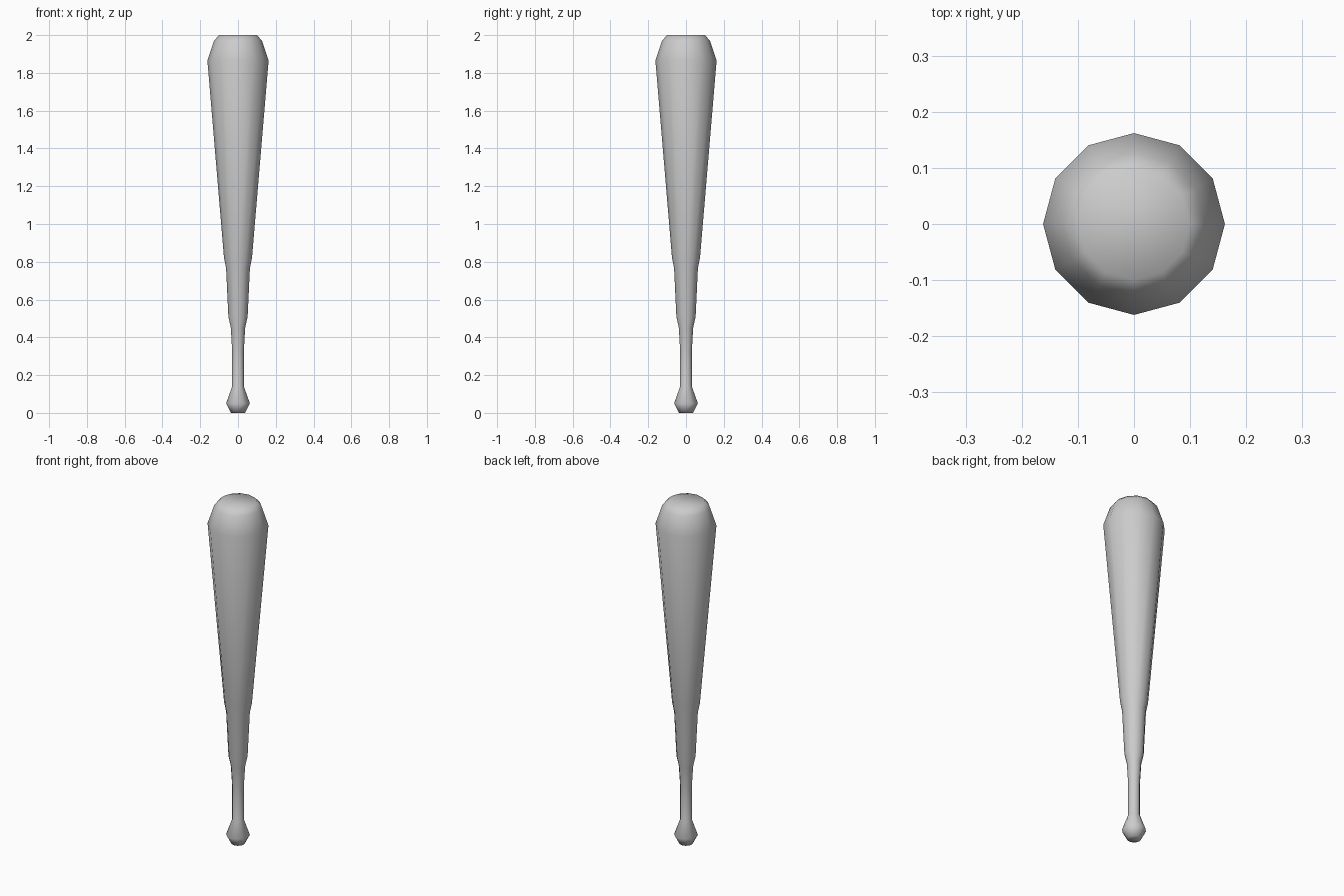
import bpy
import bmesh
import math

cube = bpy.data.objects.get("Cube")
if cube:
    bpy.data.objects.remove(cube, do_unlink=True)

SIDES = 12

# Single plain grey finish
grey = bpy.data.materials.new("plain_grey")
grey.use_nodes = True
colour = (0.6, 0.6, 0.6, 1)
grey.diffuse_color = colour
grey.node_tree.nodes["Principled BSDF"].inputs["Base Color"].default_value = colour

# Silhouette as (radius, height): knob, grip, stepped neck, barrel, rounded tip
profile = [
    (0.037, 0.0), (0.063, 0.05), (0.031, 0.14), (0.031, 0.33),
    (0.038, 0.45), (0.051, 0.51), (0.063, 0.765), (0.074, 0.82),
    (0.162, 1.865), (0.127, 1.97), (0.1, 2.0),
]


def lathe(name, points, sides, material):
    """Turn a profile around z and close both ends."""
    bm = bmesh.new()
    rings = []
    for radius, z in points:
        angles = [math.tau * i / sides for i in range(sides)]
        rings.append([bm.verts.new((radius * math.cos(a), radius * math.sin(a), z))
                      for a in angles])
    for low, high in zip(rings, rings[1:]):
        for i in range(sides):
            j = (i + 1) % sides
            bm.faces.new((low[i], low[j], high[j], high[i]))
    bm.faces.new(rings[0][::-1])
    bm.faces.new(rings[-1])
    for face in bm.faces:
        face.smooth = True
    mesh = bpy.data.meshes.new(name)
    bm.to_mesh(mesh)
    bm.free()
    mesh.materials.append(material)
    obj = bpy.data.objects.new(name, mesh)
    bpy.context.collection.objects.link(obj)
    return obj


# Turned bat in one piece
lathe("bat", profile, SIDES, grey)
